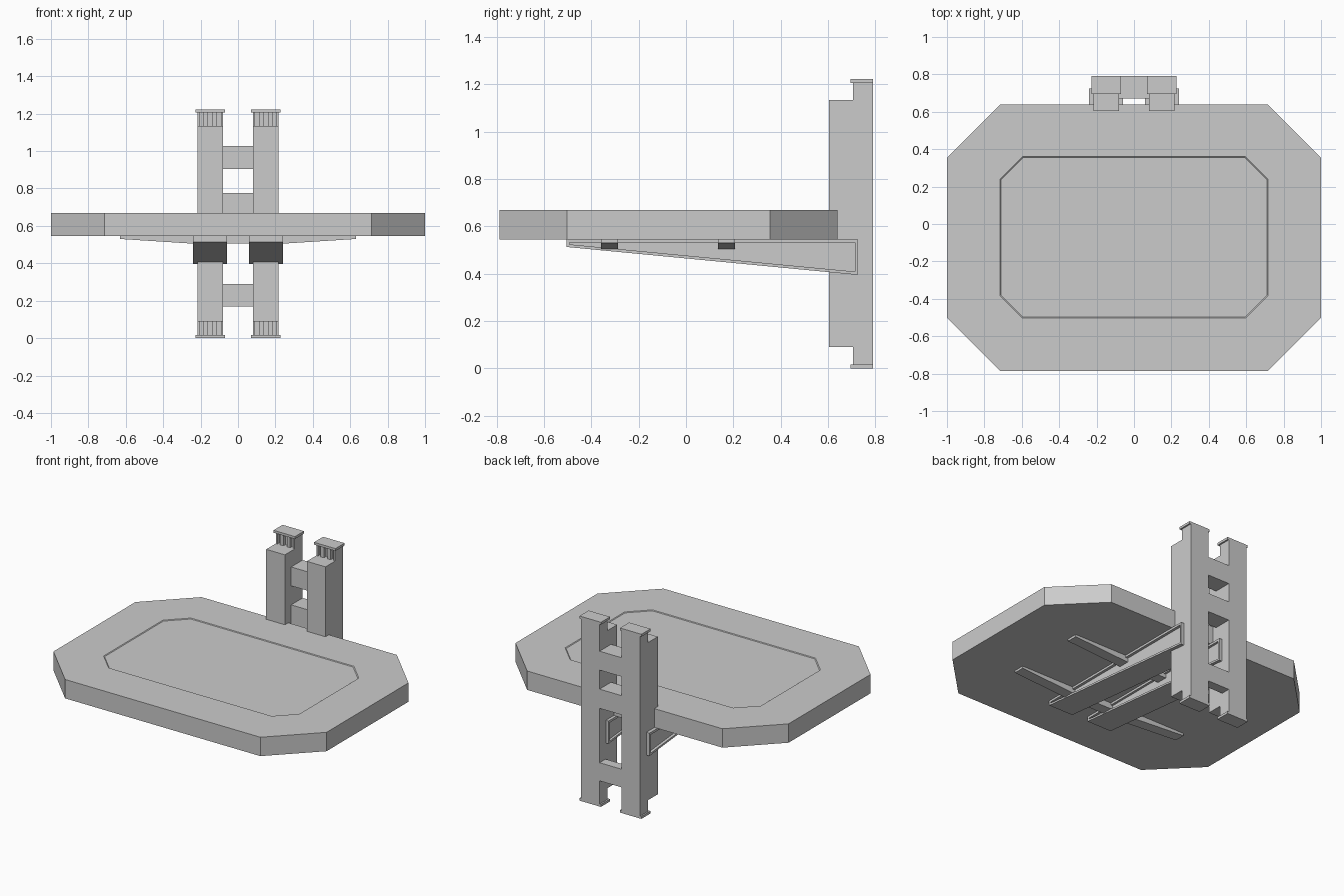
import bpy, bmesh

if "Cube" in bpy.data.objects:
    bpy.data.objects.remove(bpy.data.objects["Cube"])


def finish(bm, name):
    bmesh.ops.recalc_face_normals(bm, faces=bm.faces)
    me = bpy.data.meshes.new(name)
    bm.to_mesh(me)
    bm.free()
    ob = bpy.data.objects.new(name, me)
    bpy.context.collection.objects.link(ob)
    return ob


def loft(name, rings):
    bm = bmesh.new()
    loops = [[bm.verts.new(p) for p in r] for r in rings]
    for a, b in zip(loops, loops[1:]):
        n = len(a)
        for i in range(n):
            bm.faces.new((a[i], a[(i + 1) % n], b[(i + 1) % n], b[i]))
    bm.faces.new(loops[0])
    bm.faces.new(loops[-1])
    return finish(bm, name)


def box(name, x0, x1, y0, y1, z0, z1):
    rect = [(x0, y0), (x1, y0), (x1, y1), (x0, y1)]
    return loft(name, [[(x, y, z) for x, y in rect] for z in (z0, z1)])


def mirror(ob):
    # mirror across the world x = 0 plane
    m = ob.modifiers.new("mirror", 'MIRROR')
    m.use_axis[0] = True
    return ob


def octagon(hx, y0, y1, cx, cy, z):
    return [(hx - cx, y0, z), (hx, y0 + cy, z), (hx, y1 - cy, z), (hx - cx, y1, z),
            (cx - hx, y1, z), (-hx, y1 - cy, z), (-hx, y0 + cy, z), (cx - hx, y0, z)]


# Platform with a shallow inset panel line
loft("platform", [
    octagon(1, -0.787, 0.64, 0.285, 0.285, 0.545),
    octagon(1, -0.787, 0.64, 0.285, 0.285, 0.67),
    octagon(0.717, -0.502, 0.36, 0.12, 0.12, 0.67),
    octagon(0.712, -0.497, 0.355, 0.118, 0.118, 0.666),
])

# Twin uprights: front sleeve, rear rail, guide strips, end caps
mirror(box("column_sleeve", 0.08, 0.217, 0.605, 0.725, 0.09, 1.133))
mirror(box("rear_rail", 0.08, 0.217, 0.727, 0.79, 0.013, 1.208))
for i, (a, b) in enumerate([(0.08, 0.092), (0.112, 0.136), (0.161, 0.185), (0.205, 0.217)]):
    mirror(box(f"guide_strip_{i + 1}", a, b, 0.705, 0.728, 0.013, 1.208))
mirror(box("foot_cap", 0.07, 0.227, 0.695, 0.79, 0, 0.016))
mirror(box("top_cap", 0.07, 0.227, 0.695, 0.79, 1.206, 1.222))

# Cross members joining the uprights
for name, y0, z0, z1 in [("lower_rung", 0.727, 0.17, 0.29),
                         ("middle_rung", 0.67, 0.65, 0.777),
                         ("upper_rung", 0.67, 0.903, 1.028)]:
    box(name, -0.082, 0.082, y0, 0.79, z0, z1)

# Tapered support brackets: full-width rim around a recessed web
outer = [(-0.505, 0.546), (-0.505, 0.513), (0.725, 0.395), (0.725, 0.546)]
inner = [(-0.493, 0.531), (-0.493, 0.524), (0.713, 0.409), (0.713, 0.531)]


def ring(points, x):
    return [(x, y, z) for y, z in points]


mirror(loft("bracket", [ring(inner, 0.075), ring(inner, 0.06), ring(outer, 0.06),
                        ring(outer, 0.24), ring(inner, 0.24), ring(inner, 0.222)]))

# Tapered cross arms beneath the platform
arm = [(-0.63, 0.546), (-0.63, 0.53), (-0.24, 0.505), (0.24, 0.505), (0.63, 0.53), (0.63, 0.546)]
for name, y in [("front_arm", -0.36), ("rear_arm", 0.135)]:
    loft(name, [[(x, yy, z) for x, z in arm] for yy in (y, y + 0.072)])
